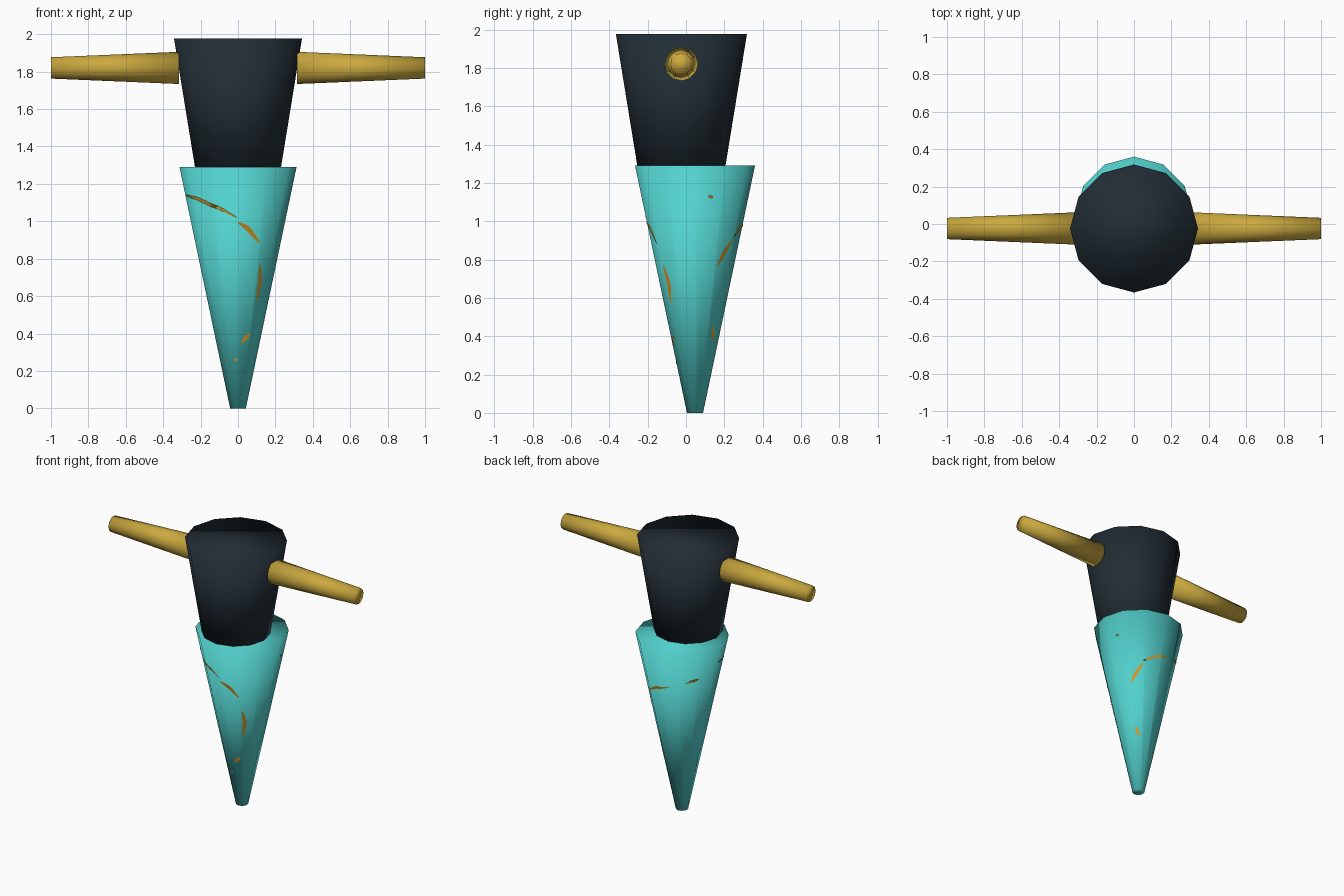
import bpy, bmesh, math
from mathutils import Matrix, Vector

if "Cube" in bpy.data.objects:
    bpy.data.objects.remove(bpy.data.objects["Cube"])

SIDES = 12
BODY_Y = 0.047          # axis of the pointed body
TOP_Y = -0.024          # axis of the dark head and the handles
R_TIP, R_RIM, H_BODY = 0.042, 0.313, 1.29


def material(name, rgb):
    m = bpy.data.materials.new(name)
    m.diffuse_color = (*rgb, 1)
    m.use_nodes = True
    m.node_tree.nodes["Principled BSDF"].inputs["Base Color"].default_value = m.diffuse_color
    return m


TEAL = material("teal", (0.085, 0.64, 0.61))
DARK = material("dark slate", (0.0155, 0.026, 0.035))
GOLD = material("gold", (0.60, 0.40, 0.05))
AMBER = material("amber", (0.62, 0.30, 0.02))


def finish(name, bm, mat):
    me = bpy.data.meshes.new(name)
    bm.to_mesh(me)
    bm.free()
    for p in me.polygons:
        p.use_smooth = True
    me.materials.append(mat)
    ob = bpy.data.objects.new(name, me)
    bpy.context.collection.objects.link(ob)
    return ob


def frustum(name, r0, r1, start, end, mat):
    """Capped twelve-sided frustum from start to end."""
    a, b = Vector(start), Vector(end)
    d = b - a
    rot = Vector((0, 0, 1)).rotation_difference(d).to_matrix().to_4x4()
    bm = bmesh.new()
    bmesh.ops.create_cone(bm, cap_ends=True, segments=SIDES, radius1=r0, radius2=r1,
                          depth=d.length, matrix=Matrix.Translation((a + b) / 2) @ rot)
    return finish(name, bm, mat)


# Pointed body, dark head and the two side handles
frustum("pointed_body", R_TIP, R_RIM, (0, BODY_Y, 0), (0, BODY_Y, H_BODY), TEAL)
frustum("dark_head", 0.222, 0.342, (0, TOP_Y, 1.24), (0, TOP_Y, 1.977), DARK)
for side, label in ((-1, "left"), (1, "right")):
    frustum(label + "_handle", 0.086, 0.057, (side * 0.316, TOP_Y, 1.82),
            (side, TOP_Y, 1.82), GOLD)


def on_body(az, z, lift=0.003):
    """Point just above the faceted body at an angle in degrees and a height."""
    r = R_TIP + (R_RIM - R_TIP) * z / H_BODY
    r *= math.cos(math.radians(15)) / math.cos(math.radians(az % 30 - 15))
    a = math.radians(az)
    return Vector(((r + lift) * math.cos(a), BODY_Y + (r + lift) * math.sin(a), z))


def streak(name, path, width):
    """Thin tapering ribbon lying on the body along (angle, height) points."""
    pts = []
    for (a0, z0), (a1, z1) in zip(path, path[1:]):
        pts += [(a0 + (a1 - a0) * i / 8, z0 + (z1 - z0) * i / 8) for i in range(8)]
    pts.append(path[-1])
    bm = bmesh.new()
    rows = []
    for i, (az, z) in enumerate(pts):
        p, q = pts[max(i - 1, 0)], pts[min(i + 1, len(pts) - 1)]
        r = R_TIP + (R_RIM - R_TIP) * z / H_BODY
        du, dz = math.radians(q[0] - p[0]) * r, q[1] - p[1]
        n = math.hypot(du, dz)
        w = width / 2 * (0.25 + 0.75 * math.sin(math.pi * i / (len(pts) - 1)))
        rows.append([bm.verts.new(on_body(az - s * w * math.degrees(dz / n / r),
                                          z + s * w * du / n)) for s in (-1, 1)])
    for (a, b), (c, d) in zip(rows, rows[1:]):
        bm.faces.new((a, c, d, b))
    bmesh.ops.recalc_face_normals(bm, faces=bm.faces)
    c = Vector((0, BODY_Y, 0))
    for f in bm.faces:
        if f.normal.dot(f.calc_center_median() - c) < 0:
            f.normal_flip()
    finish(name, bm, AMBER)


# Painted streaks winding around the body
streak("streak_front_high", [(185, 1.14), (215, 1.125), (248, 1.07), (268, 1.02)], 0.018)
streak("streak_front_mid", [(270, 0.995), (283, 0.96), (300, 0.885)], 0.026)
streak("streak_front_side", [(305, 0.77), (311, 0.68), (308, 0.57)], 0.026)
streak("streak_front_low", [(300, 0.40), (280, 0.35)], 0.024)
streak("streak_front_dot", [(268, 0.268), (258, 0.255)], 0.016)
streak("streak_right", [(36, 0.77), (45, 0.83), (58, 0.905)], 0.026)
streak("streak_back", [(58, 0.92), (80, 0.97), (105, 1.00)], 0.020)
streak("streak_back_left", [(130, 1.035), (152, 1.065)], 0.016)
streak("streak_right_low", [(42, 0.45), (52, 0.38)], 0.022)
streak("streak_right_dot", [(15, 1.13), (20, 1.125)], 0.014)
